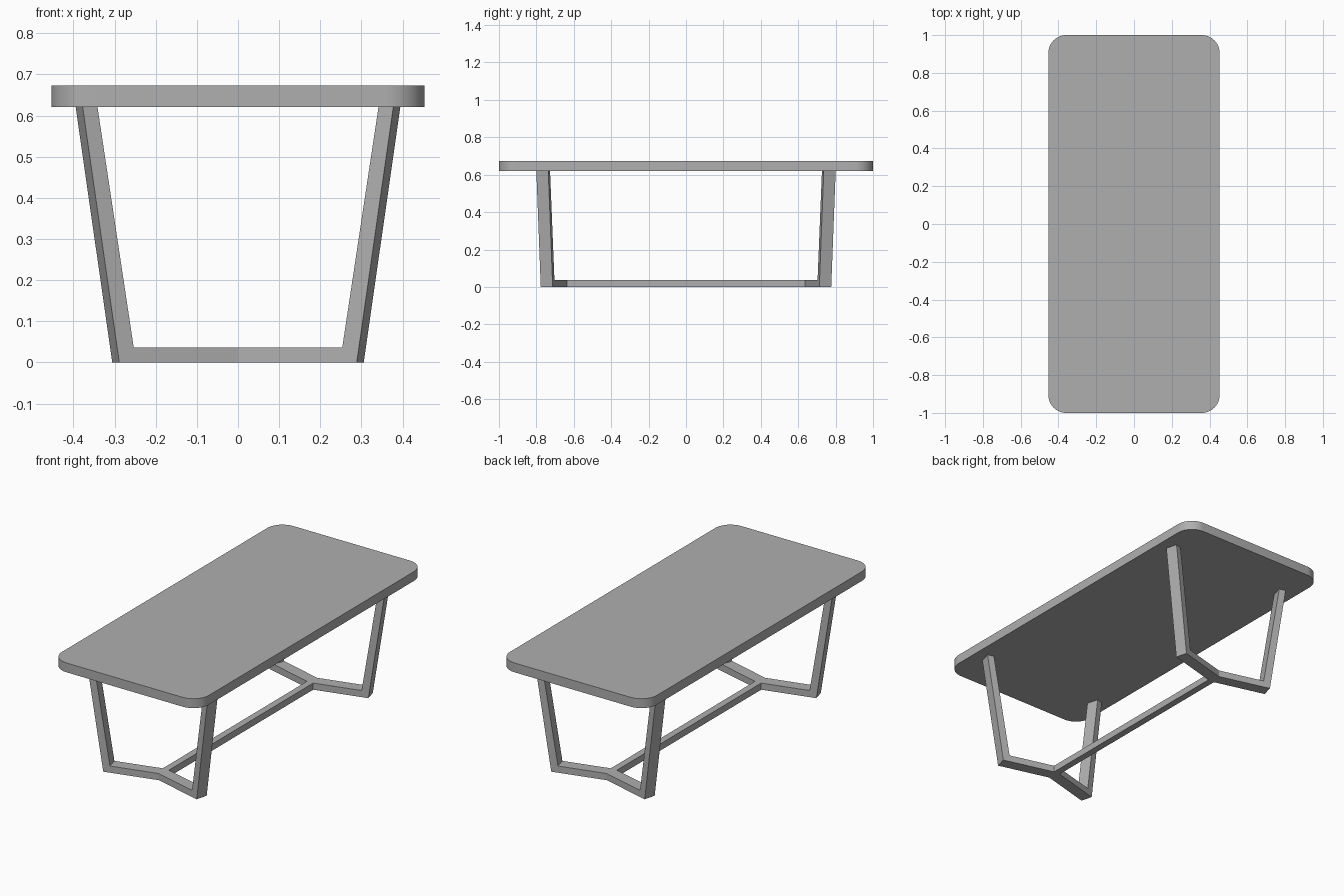
import bpy, bmesh, math

if "Cube" in bpy.data.objects:
    bpy.data.objects.remove(bpy.data.objects["Cube"])

TOP_Z, UNDER_Z, BAR_Z = 0.673, 0.621, 0.037
ANGLE = math.radians(15)        # splay of the V-shaped feet in plan
THICK = 0.066                   # thickness of each leg frame
APEX_Y = 0.665                  # where the two arms of a V meet

grey = bpy.data.materials.new("dark_grey")
grey.diffuse_color = (0.43, 0.43, 0.43, 1)
grey.use_nodes = True
grey.node_tree.nodes["Principled BSDF"].inputs["Base Color"].default_value = grey.diffuse_color


def make_object(name, bm):
    bmesh.ops.recalc_face_normals(bm, faces=bm.faces)
    mesh = bpy.data.meshes.new(name)
    bm.to_mesh(mesh)
    bm.free()
    mesh.materials.append(grey)
    obj = bpy.data.objects.new(name, mesh)
    bpy.context.collection.objects.link(obj)
    return obj


def loft(bm, ring_a, ring_b):
    """Closed solid between two matching outlines."""
    a = [bm.verts.new(p) for p in ring_a]
    b = [bm.verts.new(p) for p in ring_b]
    bm.faces.new(a)
    bm.faces.new(b[::-1])
    for i in range(len(a)):
        j = (i + 1) % len(a)
        bm.faces.new((a[i], b[i], b[j], a[j]))


# Tabletop: rounded rectangle slab
HX, HY, R, STEPS = 0.4535, 1.0, 0.095, 12
outline = []
for k, (sx, sy) in enumerate([(1, 1), (-1, 1), (-1, -1), (1, -1)]):
    for i in range(STEPS + 1):
        a = math.pi / 2 * (k + i / STEPS)
        outline.append((sx * (HX - R) + R * math.cos(a),
                        sy * (HY - R) + R * math.sin(a)))
bm = bmesh.new()
loft(bm, [(x, y, UNDER_Z) for x, y in outline], [(x, y, TOP_Z) for x, y in outline])
top = make_object("tabletop", bm)
bpy.context.view_layer.objects.active = top
top.select_set(True)
bpy.ops.object.shade_smooth_by_angle(angle=math.radians(30))
top.select_set(False)

# Leg frames: half profile (x along centre line, z), foot bar plus leaning leg
profile = [(0, 0), (0.297, 0), (0.386, UNDER_Z), (0.350, UNDER_Z),
           (0.262, BAR_Z), (0, BAR_Z)]


def frame_ring(side, end, t):
    ring = []
    for x, z in profile:
        y = APEX_Y + x * math.tan(ANGLE)
        if x == 0:              # mitre at the middle of the V
            px, py = 0, y + t / math.cos(ANGLE)
        else:
            px, py = x - t * math.sin(ANGLE), y + t * math.cos(ANGLE)
        ring.append((side * px, end * py, z))
    return ring


for end, label in ((-1, "front"), (1, "back")):
    bm = bmesh.new()
    for side in (-1, 1):
        loft(bm, frame_ring(side, end, -THICK / 2), frame_ring(side, end, THICK / 2))
    # weld the two halves and drop the internal mitre faces
    inner = [f for f in bm.faces if all(abs(v.co.x) < 1e-6 for v in f.verts)]
    bmesh.ops.delete(bm, geom=inner, context='FACES_ONLY')
    bmesh.ops.remove_doubles(bm, verts=bm.verts, dist=1e-5)
    make_object(label + "_leg_frame", bm)

# Stretcher: floor bar joining the two V feet, ends cut to meet the arms
W = 0.019
tip = APEX_Y - THICK / 2 / math.cos(ANGLE)
edge = tip + W * math.tan(ANGLE)
plan = [(-W, -edge), (0, -tip), (W, -edge), (W, edge), (0, tip), (-W, edge)]
bm = bmesh.new()
loft(bm, [(x, y, 0) for x, y in plan], [(x, y, BAR_Z) for x, y in plan])
make_object("stretcher", bm)
